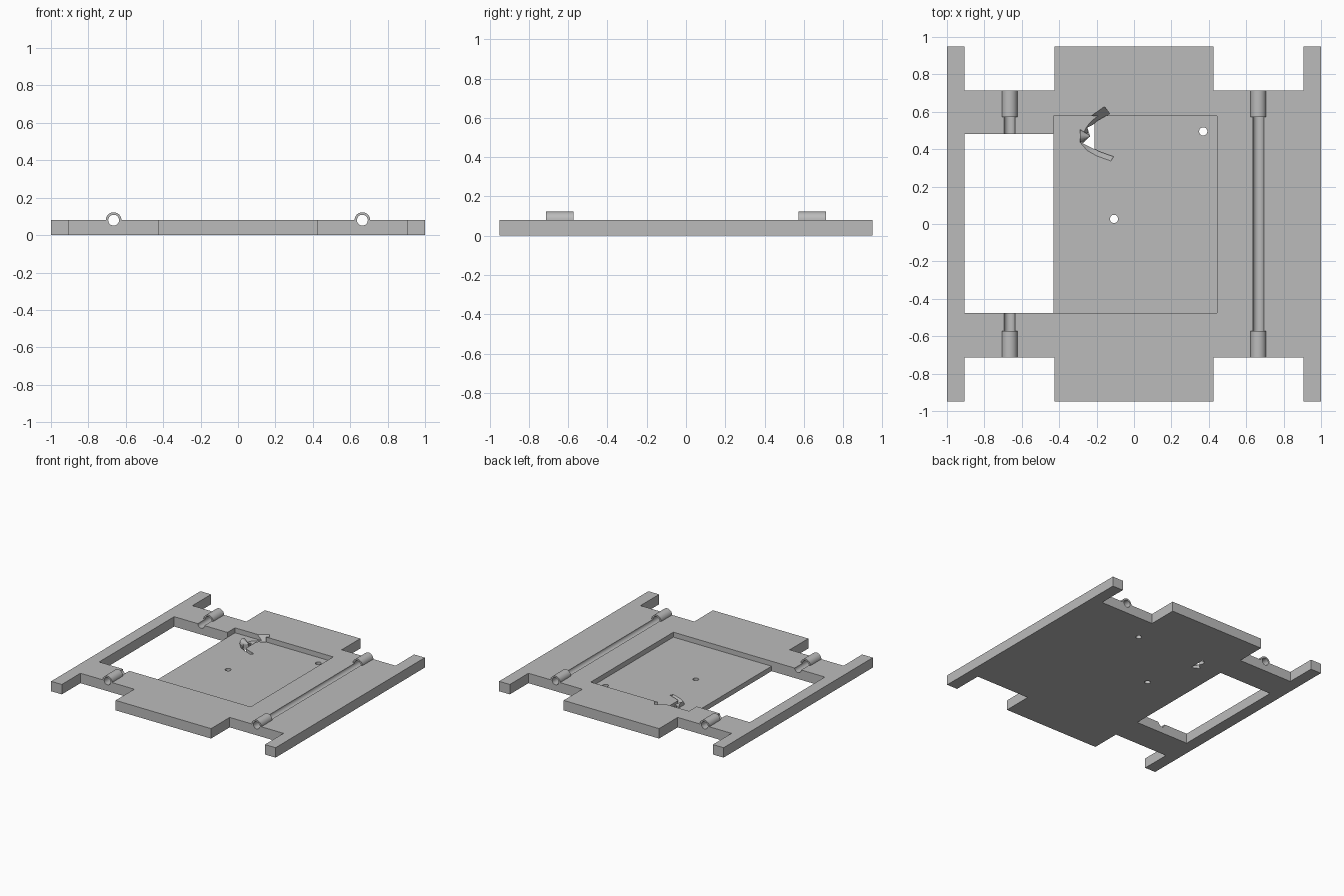
import bpy, bmesh, math
from mathutils import Matrix

cube = bpy.data.objects.get("Cube")
if cube:
    bpy.data.objects.remove(cube, do_unlink=True)

grey = bpy.data.materials.new("plain_grey")
grey.use_nodes = True
colour = (0.5, 0.5, 0.5, 1)
grey.diffuse_color = colour
grey.node_tree.nodes["Principled BSDF"].inputs["Base Color"].default_value = colour

TOP, FLOOR = 0.08, 0.04
BORE_X, BORE_R, TUBE_R = 0.665, 0.029, 0.042


def finish(name, bm):
    bmesh.ops.recalc_face_normals(bm, faces=bm.faces)
    mesh = bpy.data.meshes.new(name)
    bm.to_mesh(mesh)
    bm.free()
    mesh.materials.append(grey)
    obj = bpy.data.objects.new(name, mesh)
    bpy.context.collection.objects.link(obj)
    return obj


def prism(name, outline, z0, z1):
    bm = bmesh.new()
    face = bm.faces.new([bm.verts.new((x, y, z0)) for x, y in outline])
    ext = bmesh.ops.extrude_face_region(bm, geom=[face])
    verts = [v for v in ext["geom"] if isinstance(v, bmesh.types.BMVert)]
    bmesh.ops.translate(bm, vec=(0, 0, z1 - z0), verts=verts)
    return finish(name, bm)


def box(name, x0, x1, y0, y1, z0, z1):
    return prism(name, [(x0, y0), (x1, y0), (x1, y1), (x0, y1)], z0, z1)


def cone(name, centre, r1, r2, depth, turn=(0, "X"), segments=32):
    bm = bmesh.new()
    place = Matrix.Translation(centre) @ Matrix.Rotation(math.radians(turn[0]), 4, turn[1])
    bmesh.ops.create_cone(bm, cap_ends=True, segments=segments, radius1=r1,
                          radius2=r2, depth=depth, matrix=place)
    return finish(name, bm)


def wedge(name, outer, inner, high, low):
    """Triangular section swept along two edges, sloping from outer down to inner."""
    bm = bmesh.new()
    rings = [[bm.verts.new((*o, high)), bm.verts.new((*i, high)), bm.verts.new((*i, low))]
             for o, i in zip(outer, inner)]
    for a, b in zip(rings, rings[1:]):
        for k in range(3):
            n = (k + 1) % 3
            bm.faces.new((a[k], a[n], b[n], b[k]))
    bm.faces.new(rings[0])
    bm.faces.new(rings[-1][::-1])
    return finish(name, bm)


def cut(target, cutter):
    mod = target.modifiers.new("cut", "BOOLEAN")
    mod.operation, mod.solver, mod.object = "DIFFERENCE", "EXACT", cutter
    bpy.context.view_layer.objects.active = target
    bpy.ops.object.modifier_apply(modifier=mod.name)
    bpy.data.objects.remove(cutter, do_unlink=True)


# Base plate: one quarter of the outline, mirrored round
quarter = [(1, 0.95), (0.905, 0.95), (0.905, 0.713), (0.425, 0.713), (0.425, 0.95)]
half = quarter + [(-x, y) for x, y in reversed(quarter)]
plate = prism("base_plate", half + [(x, -y) for x, y in reversed(half)], 0, TOP)

# Side window and shallow tray
cut(plate, box("window_cut", -0.905, -0.43, -0.475, 0.48, -0.1, 0.2))
cut(plate, box("tray_cut", -0.43, 0.445, -0.475, 0.577, FLOOR, 0.2))

# Rod channels
for x in (-BORE_X, BORE_X):
    cut(plate, cone("channel_cut", (x, 0, TOP), BORE_R, BORE_R, 1.6, (90, "X")))

# Pin holes
for x, y in ((-0.107, 0.027), (0.37, 0.495)):
    cut(plate, cone("pin_cut", (x, y, 0.05), 0.022, 0.022, 0.3))

# Curved sloping slots and the opening between them
cut(plate, wedge("upper_slot_cut",
                 [(-0.30, 0.48), (-0.27, 0.54), (-0.235, 0.577), (-0.16, 0.63)],
                 [(-0.265, 0.46), (-0.235, 0.515), (-0.20, 0.55), (-0.13, 0.59)],
                 0.085, 0.008))
cut(plate, wedge("lower_slot_cut",
                 [(-0.285, 0.43), (-0.25, 0.39), (-0.20, 0.362), (-0.125, 0.335)],
                 [(-0.265, 0.445), (-0.235, 0.415), (-0.185, 0.387), (-0.11, 0.36)],
                 0.042, 0.015))
cut(plate, prism("opening_cut", [(-0.212, 0.535), (-0.25, 0.515), (-0.235, 0.47),
                                 (-0.273, 0.43), (-0.212, 0.40)], -0.1, 0.075))

# Small pointed stud beside the opening
cone("pointed_stud", (-0.262, 0.47, FLOOR), 0.036, 0.003, 0.055, (90, "Y"), 16)

# Arched rod sleeves at both ends of each channel
STEPS = 20
arc = [math.pi * i / STEPS for i in range(STEPS + 1)]
profile = [(TUBE_R * math.cos(a), TUBE_R * math.sin(a)) for a in arc]
profile += [(BORE_R * math.cos(a), BORE_R * math.sin(a)) for a in reversed(arc)]
for side, x in (("right", -BORE_X), ("left", BORE_X)):
    for end, y in (("front", -0.573), ("back", 0.713)):
        sleeve = prism(f"{side}_{end}_sleeve", profile, 0, 0.14)
        sleeve.data.transform(Matrix.Translation((x, y, TOP)) @ Matrix.Rotation(math.pi / 2, 4, "X"))

# Smooth only the round surfaces
bpy.ops.object.select_all(action="DESELECT")
for obj in bpy.context.collection.objects:
    if obj.type == "MESH" and grey.name in obj.data.materials:
        obj.select_set(True)
        bpy.context.view_layer.objects.active = obj
bpy.ops.object.shade_smooth_by_angle(angle=math.radians(30))
